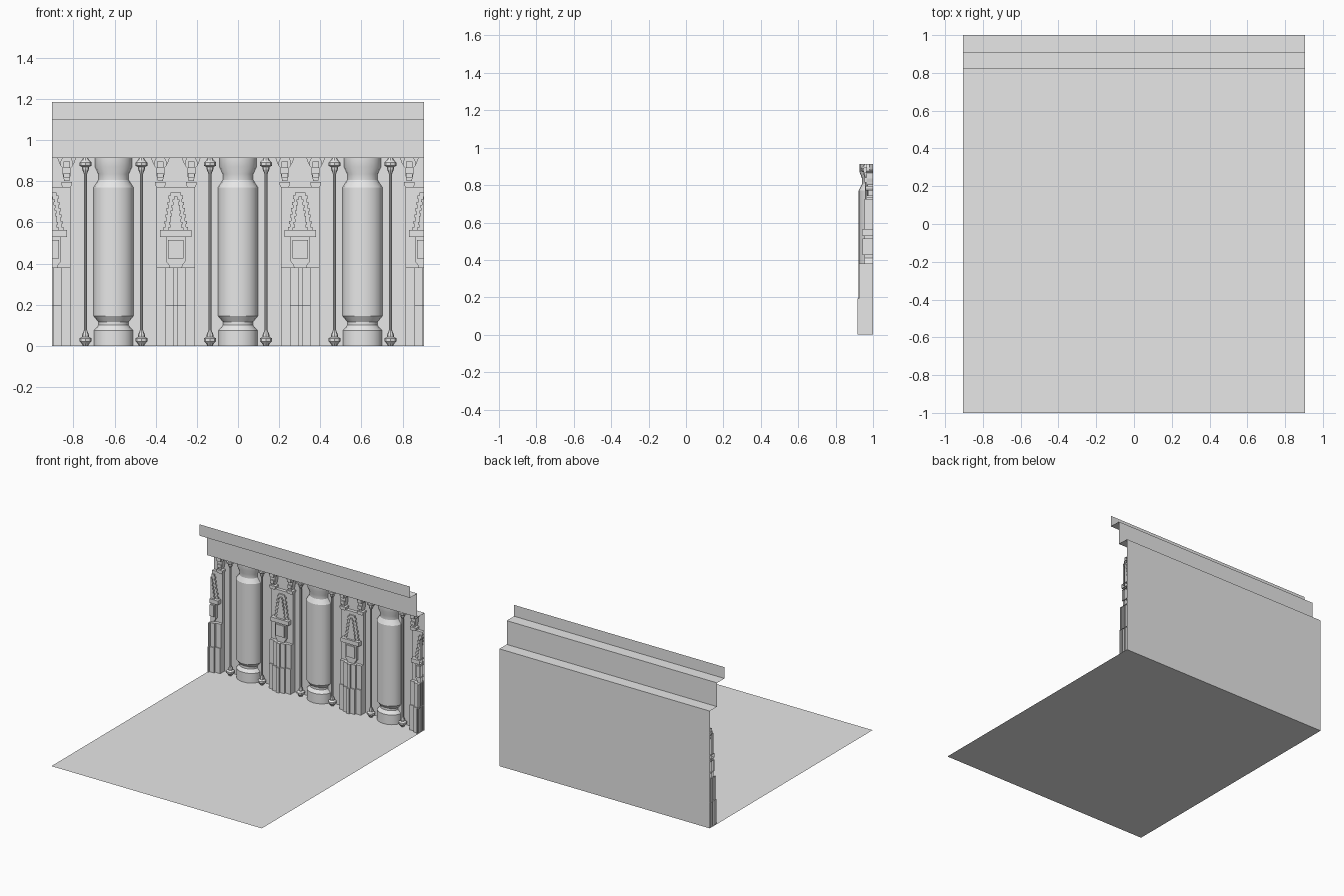
import bpy, bmesh, math

old = bpy.data.objects.get("Cube")
if old:
    bpy.data.objects.remove(old)

HALF = 0.905      # half width of the whole set
BACK = 1.0        # plane of the back wall
WALL_TOP = 0.912
BAY = 0.605       # spacing of the columns

stone = bpy.data.materials.new("grey stone")
stone.use_nodes = True
grey = (0.8, 0.8, 0.8, 1)
stone.diffuse_color = grey
stone.node_tree.nodes["Principled BSDF"].inputs["Base Color"].default_value = grey


def finish(name, bm, smooth=None, recalc=True):
    if recalc:
        bmesh.ops.recalc_face_normals(bm, faces=bm.faces)
    mesh = bpy.data.meshes.new(name)
    bm.to_mesh(mesh)
    bm.free()
    mesh.materials.append(stone)
    ob = bpy.data.objects.new(name, mesh)
    bpy.context.collection.objects.link(ob)
    if smooth:
        bpy.ops.object.select_all(action='DESELECT')
        ob.select_set(True)
        bpy.context.view_layer.objects.active = ob
        bpy.ops.object.shade_smooth_by_angle(angle=math.radians(smooth))
    return ob


def sheet(name, path):
    """Thin surface following a (y, z) path across the full width."""
    bm = bmesh.new()
    rows = [[bm.verts.new((x, y, z)) for x in (-HALF, HALF)] for y, z in path]
    for a, b in zip(rows, rows[1:]):
        bm.faces.new((a[0], a[1], b[1], b[0]))
    finish(name, bm, recalc=False)


def slab(bm, outline, front):
    """Relief plate from an (x, z) outline, running from the wall to front."""
    near = [bm.verts.new((x, front, z)) for x, z in outline]
    far = [bm.verts.new((x, BACK, z)) for x, z in outline]
    bm.faces.new(near)
    for i in range(len(near)):
        j = (i + 1) % len(near)
        bm.faces.new((near[i], far[i], far[j], near[j]))


def mirrored(profile, cx=0):
    """Symmetric outline from (half width, z) points going up."""
    return ([(cx + w, z) for w, z in profile]
            + [(cx - w, z) for w, z in reversed(profile)])


def block(bm, cx, w, z0, z1, front):
    slab(bm, mirrored([(w, z0), (w, z1)], cx), front)


def lathe(bm, cx, cy, profile, sides, start, sweep, squash=1):
    """Turned shape from (radius, z) points."""
    rings = []
    for r, z in profile:
        ring = []
        for i in range(sides + 1):
            a = start + sweep * i / sides
            ring.append(bm.verts.new((cx + r * math.cos(a),
                                      cy + r * squash * math.sin(a), z)))
        rings.append(ring)
    for a, b in zip(rings, rings[1:]):
        for i in range(sides):
            bm.faces.new((a[i], a[i + 1], b[i + 1], b[i]))


def stepped(w0, w1, z0, z1, steps, notch):
    """Half outline of a tapering tower with notched edges."""
    points = []
    for i in range(steps):
        w = w0 + (w1 - w0) * i / (steps - 1)
        za = z0 + (z1 - z0) * i / steps
        zb = z0 + (z1 - z0) * (i + 1) / steps
        mid = (za + zb) / 2
        points += [(w, za), (w, mid), (w - notch, mid), (w - notch, zb)]
    return points


# Floor, back wall and stepped cornice
sheet("floor", [(-1, 0), (BACK, 0)])
sheet("back_wall", [(BACK, 0), (BACK, WALL_TOP)])
sheet("cornice", [(BACK, WALL_TOP), (0.91, WALL_TOP), (0.91, 1.097),
                  (0.82, 1.097), (0.82, 1.185)])

# Engaged columns
COLUMN = [(0.095, 0), (0.095, 0.075), (0.072, 0.1), (0.072, 0.115),
          (0.097, 0.145), (0.097, 0.77), (0.074, 0.805), (0.074, 0.835),
          (0.09, 0.87), (0.09, WALL_TOP)]
for side, name in ((-1, "right"), (0, "middle"), (1, "left")):
    bm = bmesh.new()
    lathe(bm, side * BAY, BACK, COLUMN, 10, math.pi, math.pi, 0.8)
    finish(name + "_column", bm, 25)

# Slender shafts with turned ends beside each column
LOW = [(0.012, 0), (0.02, 0.012), (0.03, 0.022), (0.03, 0.036),
       (0.016, 0.044), (0.016, 0.055), (0.008, 0.075)]
SHAFT = LOW + [(r, WALL_TOP - z) for r, z in reversed(LOW)]
bm = bmesh.new()
for side in (-1, 0, 1):
    for s in (-1, 1):
        lathe(bm, side * BAY + s * 0.136, 0.965, SHAFT, 8, 0, math.tau)
finish("slender_shafts", bm)

# Carved pilasters, the outer two cut by the ends of the wall
CORBEL = [(0.012, 0.8), (0.02, 0.835), (0.02, 0.865), (0.03, 0.875),
          (0.03, 0.895), (0.022, WALL_TOP)]
for n, k in enumerate((-1.5, -0.5, 0.5, 1.5)):
    cx = k * BAY
    bm = bmesh.new()
    # Backing panel and fluted base
    block(bm, cx, 0.093, 0, 0.77, 0.975)
    block(bm, cx, 0.093, 0, 0.195, 0.945)
    block(bm, cx, 0.093, 0.195, 0.38, 0.952)
    block(bm, cx, 0.05, 0, 0.195, 0.93)
    block(bm, cx, 0.05, 0.195, 0.38, 0.938)
    block(bm, cx, 0.012, 0, 0.195, 0.916)
    block(bm, cx, 0.012, 0.195, 0.38, 0.925)
    # Bowl, niche and cap
    slab(bm, mirrored([(0.03, 0.38), (0.035, 0.395), (0.047, 0.41),
                       (0.047, 0.53)], cx), 0.955)
    block(bm, cx, 0.037, 0.425, 0.515, 0.945)
    block(bm, cx, 0.077, 0.53, 0.562, 0.94)
    # Notched tower in two layers
    slab(bm, mirrored(stepped(0.06, 0.035, 0.562, 0.745, 6, 0.01), cx), 0.965)
    slab(bm, mirrored(stepped(0.037, 0.017, 0.562, 0.725, 6, 0.008), cx), 0.955)
    # Pair of corbels under the cornice
    for s in (-1, 1):
        x = cx + s * 0.075
        slab(bm, mirrored(CORBEL, x), 0.965)
        block(bm, x, 0.016, 0.865, 0.895, 0.95)
        block(bm, x, 0.016, 0.815, 0.84, 0.955)
        slab(bm, mirrored([(0.018, 0.77), (0.026, 0.783), (0.026, 0.795)], x), 0.96)
        slab(bm, [(x - 0.045, WALL_TOP), (x - 0.035, 0.885), (x - 0.02, 0.865),
                  (x + 0.02, 0.865), (x + 0.035, 0.885), (x + 0.045, WALL_TOP)], 0.98)
    bmesh.ops.recalc_face_normals(bm, faces=bm.faces)
    for s in (-1, 1):
        bmesh.ops.bisect_plane(bm, geom=bm.verts[:] + bm.edges[:] + bm.faces[:],
                               plane_co=(s * HALF, 0, 0), plane_no=(s, 0, 0),
                               clear_outer=True)
    finish("pilaster_%d" % (n + 1), bm, recalc=False)
